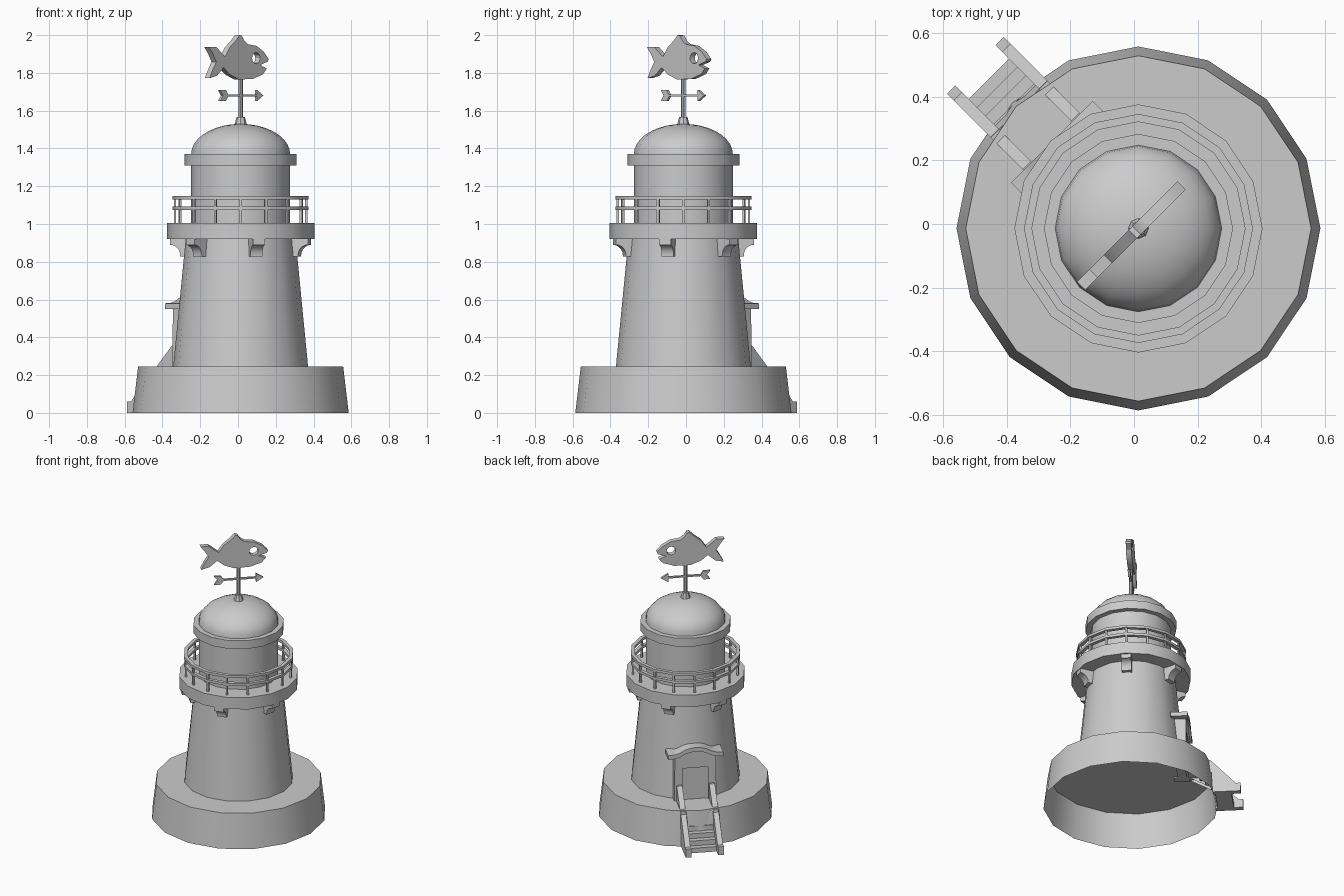
import bpy, bmesh, math
from mathutils import Vector

cube = bpy.data.objects.get("Cube")
if cube:
    bpy.data.objects.remove(cube, do_unlink=True)

SIDES = 16
CENTRE = Vector((0.014, -0.014, 0))
DOOR = math.radians(135)
VANE = math.radians(45)

stone = bpy.data.materials.new("plain_grey")
stone.use_nodes = True
colour = (0.6, 0.6, 0.6, 1)
stone.diffuse_color = colour
stone.node_tree.nodes["Principled BSDF"].inputs["Base Color"].default_value = colour


def finish(obj):
    """Give the part its colour and soft shading with sharp edges."""
    obj.data.materials.clear()
    obj.data.materials.append(stone)
    bpy.ops.object.select_all(action='DESELECT')
    obj.select_set(True)
    bpy.context.view_layer.objects.active = obj
    bpy.ops.object.shade_smooth_by_angle(angle=math.radians(30))
    return obj


def lathe(name, profile, sides=SIDES):
    """Turn a (radius, height) profile about the tower axis."""
    bm = bmesh.new()
    rings = []
    for r, z in profile:
        rings.append([bm.verts.new((r * math.cos(math.tau * i / sides),
                                    r * math.sin(math.tau * i / sides), z))
                      for i in range(sides)])
    for low, high in zip(rings, rings[1:]):
        for i in range(sides):
            j = (i + 1) % sides
            bm.faces.new((low[i], low[j], high[j], high[i]))
    bmesh.ops.remove_doubles(bm, verts=bm.verts, dist=1e-5)
    mesh = bpy.data.meshes.new(name)
    bm.to_mesh(mesh)
    bm.free()
    obj = bpy.data.objects.new(name, mesh)
    obj.location = CENTRE
    bpy.context.collection.objects.link(obj)
    return finish(obj)


def plate(name, loops, thick, azimuth, shift=0.0):
    """Extrude upright outlines (extra loops are holes) facing across an azimuth."""
    curve = bpy.data.curves.new(name, 'CURVE')
    curve.dimensions = '2D'
    curve.fill_mode = 'BOTH'
    curve.extrude = thick / 2
    for loop in loops:
        spline = curve.splines.new('POLY')
        spline.points.add(len(loop) - 1)
        for point, (u, z) in zip(spline.points, loop):
            point.co = (u, z, 0, 1)
        spline.use_cyclic_u = True
    obj = bpy.data.objects.new(name, curve)
    bpy.context.collection.objects.link(obj)
    obj.rotation_euler = (math.pi / 2, 0, azimuth)
    obj.location = CENTRE + shift * Vector((math.sin(azimuth), -math.cos(azimuth), 0))
    bpy.ops.object.select_all(action='DESELECT')
    obj.select_set(True)
    bpy.context.view_layer.objects.active = obj
    bpy.ops.object.convert(target='MESH')
    obj = bpy.context.view_layer.objects.active
    bm = bmesh.new()
    bm.from_mesh(obj.data)
    bmesh.ops.remove_doubles(bm, verts=bm.verts, dist=1e-5)
    bmesh.ops.recalc_face_normals(bm, faces=bm.faces)
    bm.to_mesh(obj.data)
    bm.free()
    return finish(obj)


def arc(cx, cz, r, start, end, steps):
    angles = [math.radians(start + (end - start) * i / steps) for i in range(steps + 1)]
    return [(cx + r * math.cos(a), cz + r * math.sin(a)) for a in angles]


# Base (open underneath), tower, gallery and lantern room
lathe("base", [(0.572, 0), (0.543, 0.245), (0, 0.245)])
lathe("tower", [(0.357, 0.245), (0.29, 0.93)])
lathe("gallery_floor", [(0.27, 0.92), (0.39, 0.92), (0.39, 1.005), (0.24, 1.005)])
lathe("lantern_room", [(0.262, 1.0), (0.262, 1.32)])
lathe("roof_ring", [(0.25, 1.31), (0.297, 1.31), (0.297, 1.37), (0.24, 1.37)])

# Dome, finial and vane pole
dome = [(0.262 * math.cos(a), 1.37 + 0.16 * math.sin(a))
        for a in (math.radians(d) for d in range(0, 91, 10))]
lathe("dome", dome)
lathe("finial", [(0.034, 1.52), (0.022, 1.567), (0, 1.567)], 8)
lathe("vane_pole", [(0.012, 1.56), (0.012, 1.79)], 8)

# Gallery railing
for name, low in (("lower_rail", 1.074), ("upper_rail", 1.131)):
    high = low + 0.018
    lathe(name, [(0.335, low), (0.36, low), (0.36, high), (0.335, high), (0.335, low)])
for i in range(SIDES):
    plate("rail_post", [[(0.341, 1.0), (0.354, 1.0), (0.354, 1.135), (0.341, 1.135)]],
          0.013, math.tau * i / SIDES)

# Curved brackets under the gallery
bracket = [(0.27, 0.925), (0.378, 0.925), (0.378, 0.89)]
bracket += arc(0.378, 0.835, 0.055, 90, 180, 5) + [(0.323, 0.828), (0.27, 0.828)]
for i in range(6):
    plate("bracket", [bracket], 0.065, math.radians(45 + 60 * i))

# Door surround, recessed door and curved canopy
crown = [(0.182, 0.58), (0.135, 0.583), (0.105, 0.592), (0.07, 0.612), (0.035, 0.622)]
crown = crown + [(0, 0.626)] + [(-u, z) for u, z in reversed(crown)]
under = [(u, z - 0.03) for u, z in reversed(crown)]
plate("door_canopy", [crown + under], 0.11, VANE, -0.33)
inner_top = [(u, z) for u, z in under if abs(u) < 0.14]
surround = [(-0.14, 0.24)] + inner_top + [(0.14, 0.24), (0.085, 0.24),
                                         (0.085, 0.475), (-0.085, 0.475), (-0.085, 0.24)]
plate("door_surround", [surround], 0.1, VANE, -0.322)
plate("door", [[(-0.09, 0.24), (-0.09, 0.48), (0.09, 0.48), (0.09, 0.24)]],
      0.06, VANE, -0.328)

# Stairs with a stringer each side
steps, run, rise = 7, 0.037, 0.035
treads = [(0.37, 0.245)]
for i in range(steps):
    r, z = 0.443 + i * run, 0.245 - i * rise
    treads += [(r, z), (r, z - rise)]
treads += [(0.56, 0), (0.555, 0.1), (0.53, 0.235), (0.37, 0.235)]
plate("stairs", [treads], 0.18, DOOR)
stringer = [(0.37, 0.24), (0.37, 0.357), (0.388, 0.357), (0.695, 0.06),
            (0.7255, 0.06), (0.7255, 0), (0.545, 0), (0.53, 0.24)]
for side in (-1, 1):
    plate("stringer", [stringer], 0.037, DOOR, side * 0.1075)

# Weather vane: arrow and fish with a pierced eye
arrow = [(-0.162, 1.71), (-0.118, 1.71), (-0.1, 1.685), (0.115, 1.685), (0.115, 1.71),
         (0.163, 1.68)]
arrow += [(u, 3.36 - z) for u, z in reversed(arrow[:-1])] + [(-0.14, 1.68)]
plate("arrow", [arrow], 0.016, VANE)
fish = [(-0.255, 1.937), (-0.2, 1.937), (-0.135, 1.885), (-0.1, 1.935), (-0.055, 1.97),
        (-0.025, 2.0), (-0.008, 1.997), (0.01, 1.97), (0.035, 1.952), (0.1, 1.943),
        (0.155, 1.912), (0.192, 1.873), (0.185, 1.86), (0.13, 1.842), (0.178, 1.823),
        (0.15, 1.793), (0.075, 1.768), (-0.03, 1.765), (-0.1, 1.792), (-0.145, 1.828),
        (-0.195, 1.785), (-0.25, 1.772), (-0.225, 1.82), (-0.2, 1.858), (-0.225, 1.9)]
eye = arc(0.098, 1.878, 0.03, 0, 330, 11)
plate("fish", [fish, eye], 0.036, VANE)
